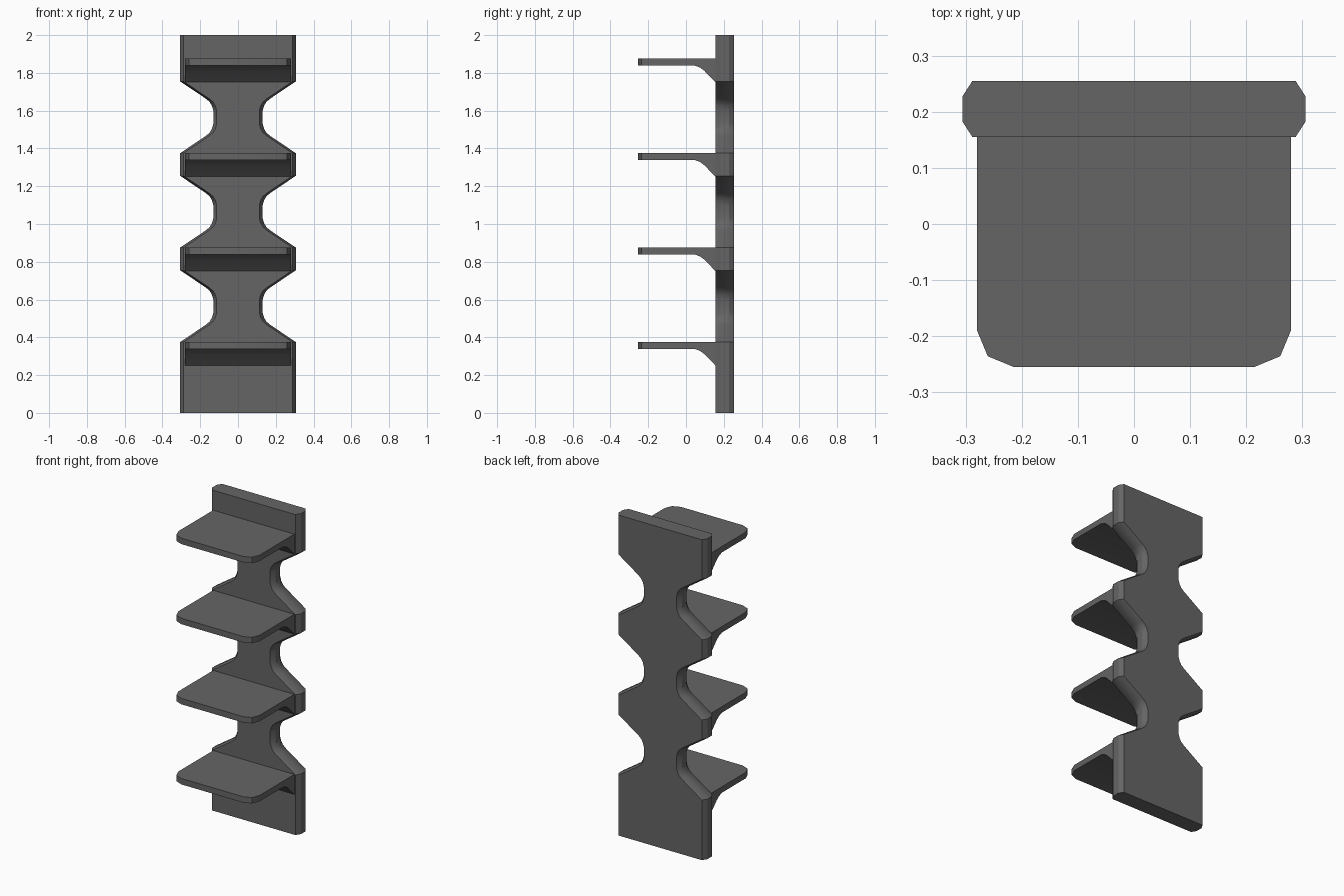
import bpy, bmesh, math

if "Cube" in bpy.data.objects:
    bpy.data.objects.remove(bpy.data.objects["Cube"])

STEP = 0.5

# Dark grey finish shared by all parts
dark = bpy.data.materials.new("dark_grey")
dark.diffuse_color = (0.13, 0.13, 0.13, 1)
dark.use_nodes = True
dark.node_tree.nodes["Principled BSDF"].inputs["Base Color"].default_value = dark.diffuse_color


def finish(bm, name):
    bmesh.ops.recalc_face_normals(bm, faces=bm.faces)
    mesh = bpy.data.meshes.new(name)
    bm.to_mesh(mesh)
    bm.free()
    mesh.materials.append(dark)
    ob = bpy.data.objects.new(name, mesh)
    bpy.context.collection.objects.link(ob)
    bpy.ops.object.select_all(action='DESELECT')
    ob.select_set(True)
    bpy.context.view_layer.objects.active = ob
    bpy.ops.object.shade_smooth_by_angle(angle=math.radians(30))
    return ob


def loft(bm, rings):
    loops = [[bm.verts.new(p) for p in ring] for ring in rings]
    for a, b in zip(loops, loops[1:]):
        for i in range(len(a)):
            j = (i + 1) % len(a)
            bm.faces.new((a[i], a[j], b[j], b[i]))
    bm.faces.new(loops[0])
    bm.faces.new(loops[-1])


# Back panel: right-hand edge with three rounded notches, mirrored across x
notch = [(0.306, -0.190), (0.168, -0.097), (0.150, -0.081),
         (0.138, -0.061), (0.131, -0.036)]
notch += [(x, -z) for x, z in reversed(notch)]
edge = [(0.306, 0.0)]
for i in range(3):
    edge += [(x, 0.565 + i * STEP + z) for x, z in notch]
edge.append((0.306, 2.0))

# Thickness layers: chamfered front and back side edges
rings = []
for y, inset in [(0.155, 0.018), (0.183, 0), (0.227, 0), (0.255, 0.018)]:
    right = [(x - inset, y, z) for x, z in edge]
    left = [(-x, y, z) for x, y, z in reversed(right)]
    rings.append(right + left)
bm = bmesh.new()
loft(bm, rings)
finish(bm, "back_panel")

# Shelves: side profile with curved support underneath, rounded front corners
profile = [(-0.255, 0.376), (0.155, 0.376), (0.155, 0.252), (0.096, 0.312),
           (0.075, 0.328), (0.045, 0.339), (-0.255, 0.339)]
for i in range(4):
    bm = bmesh.new()
    loft(bm, [[(x, y, z + i * STEP) for y, z in profile] for x in (-0.28, 0.28)])
    corners = [e for e in bm.edges
               if all(v.co.y < -0.25 for v in e.verts)
               and abs(e.verts[0].co.x - e.verts[1].co.x) < 0.01]
    bmesh.ops.bevel(bm, geom=corners, offset=0.066, offset_type='OFFSET',
                    segments=2, profile=0.5, affect='EDGES')
    finish(bm, f"shelf_{i + 1}")
